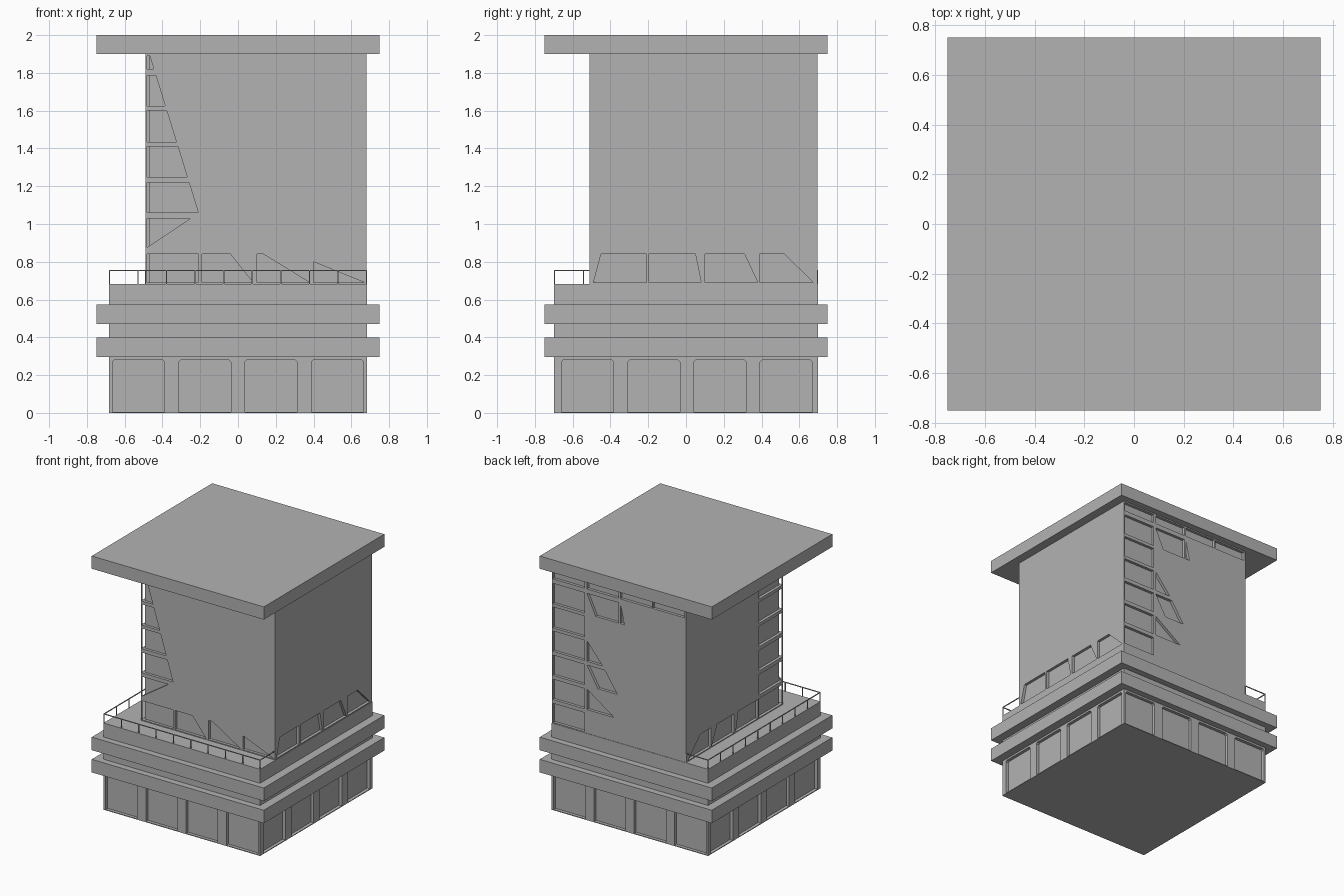
import bpy, bmesh

if "Cube" in bpy.data.objects:
    bpy.data.objects.remove(bpy.data.objects["Cube"], do_unlink=True)

GREY = (0.45, 0.45, 0.45, 1)
mat = bpy.data.materials.new("light_grey")
mat.use_nodes = True
mat.diffuse_color = GREY
mat.node_tree.nodes["Principled BSDF"].inputs["Base Color"].default_value = GREY


def finish(name, bm):
    bmesh.ops.recalc_face_normals(bm, faces=bm.faces)
    mesh = bpy.data.meshes.new(name)
    bm.to_mesh(mesh)
    bm.free()
    mesh.materials.append(mat)
    obj = bpy.data.objects.new(name, mesh)
    bpy.context.collection.objects.link(obj)
    return obj


def prism(bm, pts, axis, a, b):
    """Extrude a (u, z) outline from a to b along the x or y axis."""
    def ring(t):
        return [bm.verts.new((t, u, z) if axis == "x" else (u, t, z)) for u, z in pts]
    r, s = ring(a), ring(b)
    bm.faces.new(r)
    bm.faces.new(s)
    n = len(pts)
    for i in range(n):
        bm.faces.new((r[i], r[(i + 1) % n], s[(i + 1) % n], s[i]))


def rect(u0, u1, z0, z1):
    return [(u0, z0), (u1, z0), (u1, z1), (u0, z1)]


def add_box(bm, x0, x1, y0, y1, z0, z1):
    prism(bm, rect(x0, x1, z0, z1), "y", y0, y1)


def box(name, *bounds):
    bm = bmesh.new()
    add_box(bm, *bounds)
    return finish(name, bm)


def carve(obj, walls, depth):
    """Recess window outlines; walls = (axis, plane, outward sign, outlines)."""
    for axis in "xy":
        bm = bmesh.new()
        for ax, plane, sign, outlines in walls:
            if ax == axis:
                for pts in outlines:
                    prism(bm, pts, ax, plane + sign * 0.05, plane - sign * depth)
        cutter = finish("window_cutter", bm)
        cutter.hide_render = True
        mod = obj.modifiers.new("windows", "BOOLEAN")
        mod.operation, mod.solver, mod.object = "DIFFERENCE", "EXACT", cutter
        dg = bpy.context.evaluated_depsgraph_get()
        mesh = bpy.data.meshes.new_from_object(obj.evaluated_get(dg))
        obj.modifiers.clear()
        obj.data = mesh
        bpy.data.objects.remove(cutter, do_unlink=True)


# Podium with rows of tall windows
BX, BY, TERRACE = 0.683, 0.70, 0.683
podium = box("podium", -BX, BX, -BY, BY, 0, TERRACE)


def shop_windows(start):
    out = []
    for i in range(4):
        a = start + i * 0.351
        b = a + 0.276
        out.append([(a, 0.006), (b, 0.006), (b, 0.27), (b - 0.01, 0.28),
                    (a + 0.01, 0.28), (a, 0.27)])
    return out


front_w, side_w = shop_windows(-0.665), shop_windows(-0.66)
carve(podium, [("y", -BY, -1, front_w), ("y", BY, 1, front_w),
               ("x", -BX, -1, side_w), ("x", BX, 1, side_w)], 0.025)

# Projecting ledges and flat roof
for name, z0, z1 in (("lower_ledge", 0.295, 0.398), ("upper_ledge", 0.47, 0.573),
                     ("roof", 1.90, 2.0)):
    box(name, -0.75, 0.75, -0.75, 0.75, z0, z1)

# Tower, set back from the front and one side
TX0, TX1, TY0, TY1 = -0.49, 0.68, -0.51, 0.697
tower = box("tower", TX0, TX1, TY0, TY1, TERRACE, 1.90)

ROWS = [(0.69, 0.84), (0.87, 1.03), (1.06, 1.22), (1.25, 1.41),
        (1.435, 1.60), (1.625, 1.785), (1.82, 1.89)]
LOW, HIGH = ROWS[0]


def low_window(u0, u1, top0, top1):
    return [(u0, LOW), (u1, LOW), (top1, HIGH), (top0, HIGH)]


def slope_x(z):
    return -0.21 - (z - 1.06) * 0.31


# Front: tapering corner column and descending bottom row
post = TX0 + 0.008
front = [[(post, a), (slope_x(a), a), (slope_x(b), b), (post, b)] for a, b in ROWS[2:]]
front += [[(post, 0.875), (-0.25, 1.03), (post, 1.03)],
          rect(post, -0.21, LOW, HIGH),
          low_window(-0.19, 0.08, -0.19, -0.04),
          low_window(0.10, 0.38, 0.10, 0.135),
          [(0.40, LOW), (0.67, LOW), (0.40, 0.80)]]

# Sides: sloping bottom row, plus a full corner column on one side
side_row = [low_window(-0.195, 0.08, -0.195, 0.05),
            low_window(0.10, 0.38, 0.10, 0.31),
            low_window(0.39, 0.675, 0.39, 0.52)]
plain_side = side_row + [low_window(-0.49, -0.21, -0.45, -0.21)]
column_side = side_row + [rect(TY0 + 0.008, -0.21, a, b) for a, b in ROWS]

# Back: corner column, top row and slanted fragments
back = [rect(0.395, 0.672, a, b) for a, b in ROWS]
back += [rect(u, u + 0.275, *ROWS[6]) for u in (0.10, -0.19, -0.475)]
back += [[(0.375, 1.785), (0.10, 1.785), (0.10, 1.625), (0.30, 1.625)],
         [(0.085, 1.785), (0.085, 1.625), (0.05, 1.625)],
         [(0.375, 1.41), (0.24, 1.25), (0.375, 1.25)],
         [(0.375, 1.22), (0.22, 1.22), (0.11, 1.06), (0.28, 1.06)],
         [(0.375, 1.03), (0.14, 0.87), (0.375, 0.87)]]

carve(tower, [("y", TY0, -1, front), ("y", TY1, 1, back),
              ("x", TX0, -1, column_side), ("x", TX1, 1, plain_side)], 0.022)

# Thin terrace railing: top rails and posts
R, RAIL_TOP = 0.003, 0.757
RX, RY = BX - R, BY - R
bm = bmesh.new()
corners = [(RX, TY0), (RX, -RY), (-RX, -RY), (-RX, RY), (TX0, RY)]
for (xa, ya), (xb, yb) in zip(corners, corners[1:]):
    add_box(bm, min(xa, xb) - R, max(xa, xb) + R, min(ya, yb) - R, max(ya, yb) + R,
            RAIL_TOP - 2 * R, RAIL_TOP)
    count = max(1, round((abs(xa - xb) + abs(ya - yb)) / 0.15))
    for i in range(count):
        t = (i + 1) / count
        x, y = xa + (xb - xa) * t, ya + (yb - ya) * t
        add_box(bm, x - R, x + R, y - R, y + R, TERRACE, RAIL_TOP - 2 * R)
finish("terrace_railing", bm)
